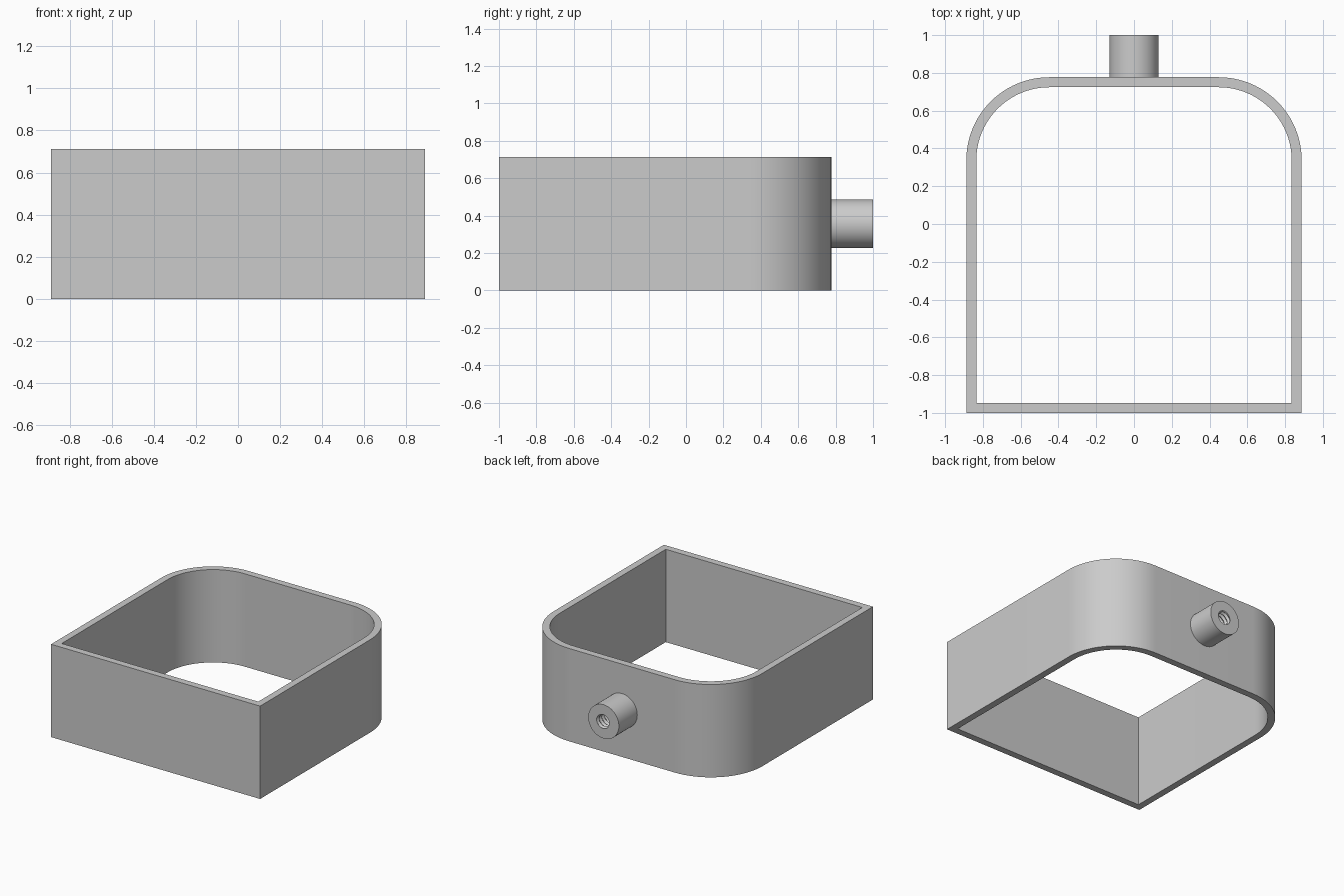
import bpy
import bmesh
from math import sin, cos, pi, tau, radians

HALF_W, BACK, HEIGHT = 0.888, 0.777, 0.713
WALL, CORNER = 0.053, 0.44
BOSS_R, BOSS_Z = 0.13, HEIGHT / 2

cube = bpy.data.objects.get("Cube")
if cube:
    bpy.data.objects.remove(cube, do_unlink=True)

# Single plain grey
grey = bpy.data.materials.new("plain grey")
grey.use_nodes = True
colour = (0.6, 0.6, 0.6, 1)
grey.diffuse_color = colour
grey.node_tree.nodes["Principled BSDF"].inputs["Base Color"].default_value = colour


def finish(bm, name):
    """Turn a bmesh into a named object, smooth except at sharp edges."""
    bmesh.ops.recalc_face_normals(bm, faces=bm.faces)
    mesh = bpy.data.meshes.new(name)
    bm.to_mesh(mesh)
    bm.free()
    mesh.materials.append(grey)
    obj = bpy.data.objects.new(name, mesh)
    bpy.context.collection.objects.link(obj)
    bpy.ops.object.select_all(action="DESELECT")
    obj.select_set(True)
    bpy.context.view_layer.objects.active = obj
    bpy.ops.object.shade_smooth_by_angle(angle=radians(30))
    return obj


def bridge(bm, a, b):
    """Join two closed loops of equal length with quads."""
    for i in range(len(a)):
        j = (i + 1) % len(a)
        bm.faces.new((a[i], a[j], b[j], b[i]))


def outline(inset, steps=24):
    """Square front corners, rounded back corners, offset inwards."""
    right = [(HALF_W - inset, -1 + inset)]
    for i in range(steps + 1):
        t = pi / 2 * i / steps
        r = CORNER - inset
        right.append((HALF_W - CORNER + r * cos(t), BACK - CORNER + r * sin(t)))
    return right + [(-x, y) for x, y in reversed(right)]


# Open wall frame
bm = bmesh.new()
loops = [[bm.verts.new((x, y, z)) for x, y in outline(inset)]
         for inset, z in ((0, 0), (0, HEIGHT), (WALL, HEIGHT), (WALL, 0))]
for k in range(4):
    bridge(bm, loops[k], loops[(k + 1) % 4])
finish(bm, "wall_frame")

# Round boss with a blind, helically threaded hole
SEGMENTS, PITCH, DEPTH, PER_TURN = 48, 0.032, 0.19, 8
bm = bmesh.new()


def ring(y, radius):
    verts = []
    for i in range(SEGMENTS):
        t = tau * i / SEGMENTS
        r = radius(i / SEGMENTS)
        verts.append(bm.verts.new((r * cos(t), y, BOSS_Z + r * sin(t))))
    return verts


def thread(depth):
    """Triangular thread profile that advances with the angle."""
    return lambda turn: 0.046 + 0.028 * abs((depth / PITCH + turn) % 1 - 0.5)


rings = [ring(BACK - 0.01, lambda t: BOSS_R), ring(1, lambda t: BOSS_R)]
count = int(DEPTH / PITCH * PER_TURN)
for k in range(count + 1):
    depth = DEPTH * k / count
    rings.append(ring(1 - depth, thread(depth)))
for a, b in zip(rings, rings[1:]):
    bridge(bm, a, b)
bm.faces.new(rings[0])
bm.faces.new(rings[-1])
finish(bm, "threaded_boss")
